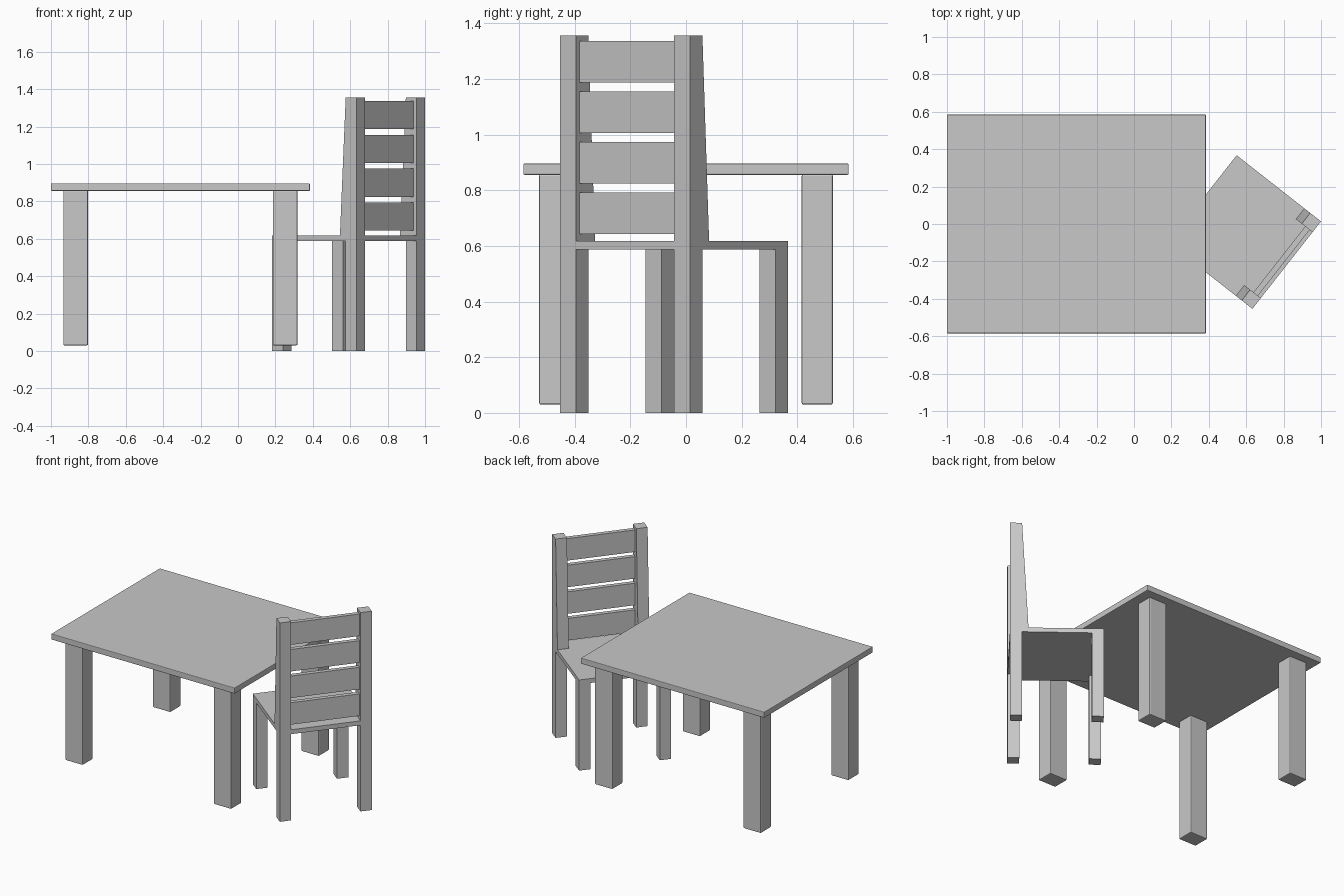
import bpy, bmesh, math
from mathutils import Matrix, Vector

if "Cube" in bpy.data.objects:
    bpy.data.objects.remove(bpy.data.objects["Cube"])

grey = bpy.data.materials.new("light_grey")
grey.diffuse_color = (0.58, 0.58, 0.58, 1)
grey.use_nodes = True
grey.node_tree.nodes["Principled BSDF"].inputs["Base Color"].default_value = grey.diffuse_color


def prism(name, profile, y0, y1, matrix=Matrix(), bevel=0):
    """Extrude an (x, z) profile from y0 to y1, then place it with matrix."""
    bm = bmesh.new()
    face = bm.faces.new([bm.verts.new((x, y0, z)) for x, z in profile])
    ext = bmesh.ops.extrude_face_region(bm, geom=[face])
    new = [v for v in ext["geom"] if isinstance(v, bmesh.types.BMVert)]
    bmesh.ops.translate(bm, verts=new, vec=Vector((0, y1 - y0, 0)))
    bmesh.ops.recalc_face_normals(bm, faces=bm.faces[:])
    if bevel:
        bmesh.ops.bevel(bm, geom=bm.edges[:], offset=bevel, segments=2,
                        profile=0.5, affect='EDGES')
    me = bpy.data.meshes.new(name)
    bm.to_mesh(me)
    bm.free()
    me.materials.append(grey)
    ob = bpy.data.objects.new(name, me)
    ob.matrix_world = matrix
    bpy.context.collection.objects.link(ob)
    return ob


def box(name, x0, x1, y0, y1, z0, z1, matrix=Matrix(), bevel=0):
    return prism(name, [(x0, z0), (x1, z0), (x1, z1), (x0, z1)],
                 y0, y1, matrix, bevel)


# Table: top and four legs
TX = -0.308
box("table_top", TX - 0.692, TX + 0.692, -0.585, 0.585, 0.856, 0.896, bevel=0.004)
for sx in (-1, 1):
    for sy in (-1, 1):
        cx, cy = TX + sx * 0.56, sy * 0.472
        box("table_leg", cx - 0.066, cx + 0.066, cy - 0.056, cy + 0.056,
            0.03, 0.858, bevel=0.006)

# Chair, local frame: +x is the back, y is the width
chair = Matrix.Translation((0.591, -0.043, 0)) @ Matrix.Rotation(math.radians(-38.1), 4, 'Z')
D, W, T = 0.573 / 2, 0.594 / 2, 0.073

# Seat, notched between the rear posts
box("seat", -D, D - T, -W, W, 0.588, 0.618, chair)
box("seat_rear_strip", D - T, D, -W + T, W - T, 0.588, 0.618, chair)

# Front legs and tapered rear posts
for side, (y0, y1) in {"left": (-W, -W + T), "right": (W - T, W)}.items():
    box(side + "_front_leg", -D, -D + T, y0, y1, 0, 0.588, chair)
    prism(side + "_rear_post",
          [(D, 0), (D, 1.356), (D - T, 1.356), (D - 0.112, 0.618),
           (D - T, 0.618), (D - T, 0)], y0, y1, chair)

# Back slats
for i in range(4):
    z = 0.643 + i * 0.1815
    box("back_slat", D - 0.05, D - 0.02, -W + T, W - T, z, z + 0.15, chair)
